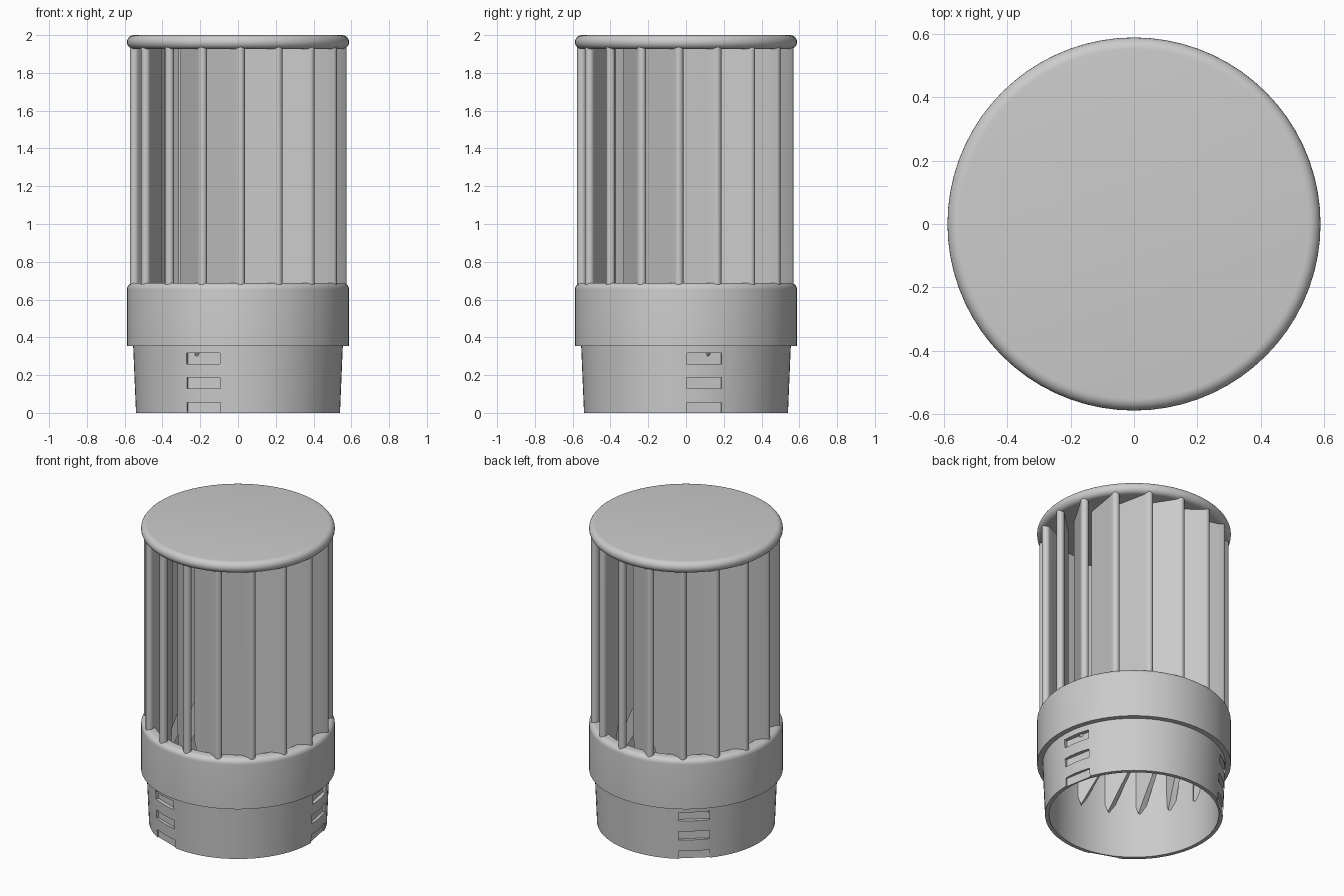
import bpy, bmesh
from math import sin, cos, pi, radians

cube = bpy.data.objects.get("Cube")
if cube:
    bpy.data.objects.remove(cube)

SEGMENTS = 72
BLADES = 17

grey = bpy.data.materials.new("plain_grey")
grey.use_nodes = True
grey.diffuse_color = (0.6, 0.6, 0.6, 1)
grey.node_tree.nodes["Principled BSDF"].inputs["Base Color"].default_value = (0.6, 0.6, 0.6, 1)


def add_object(name, bm):
    bmesh.ops.remove_doubles(bm, verts=bm.verts, dist=1e-5)
    bmesh.ops.recalc_face_normals(bm, faces=bm.faces)
    mesh = bpy.data.meshes.new(name)
    bm.to_mesh(mesh)
    bm.free()
    mesh.materials.append(grey)
    obj = bpy.data.objects.new(name, mesh)
    bpy.context.collection.objects.link(obj)
    return obj


def lathe(name, profile, closed):
    """Revolve a list of (radius, z) points around the z axis."""
    bm = bmesh.new()
    verts = [bm.verts.new((r, 0, z)) for r, z in profile]
    last = len(verts) if closed else len(verts) - 1
    edges = [bm.edges.new((verts[i], verts[(i + 1) % len(verts)])) for i in range(last)]
    bmesh.ops.spin(bm, geom=verts + edges, cent=(0, 0, 0), axis=(0, 0, 1),
                   angle=2 * pi, steps=SEGMENTS, use_merge=True)
    return add_object(name, bm)


def arc(r, z, radius, start, end, steps):
    angles = [radians(start + (end - start) * i / steps) for i in range(steps + 1)]
    return [(r + radius * cos(a), z + radius * sin(a)) for a in angles]


def smooth(obj):
    bpy.ops.object.select_all(action="DESELECT")
    obj.select_set(True)
    bpy.context.view_layer.objects.active = obj
    bpy.ops.object.shade_smooth_by_angle(angle=radians(35))


# Hollow socket with the wider collar above it
socket = lathe("socket_and_collar",
               [(0.515, 0), (0.54, 0), (0.555, 0.355), (0.588, 0.355)]
               + arc(0.553, 0.653, 0.035, 0, 90, 6) + [(0.52, 0.688)], True)

# Three columns of shallow slots in the socket, cut by boxes
bm = bmesh.new()
for column in range(3):
    a = radians(-19.8 + 120 * column)
    out = (sin(a), -cos(a))
    side = (cos(a), sin(a))
    for low, high in ((-0.05, 0.055), (0.13, 0.188), (0.26, 0.318)):
        corners = []
        for z in (low, high):
            for r, s in ((0.524, -0.094), (0.524, 0.094), (0.65, 0.094), (0.65, -0.094)):
                corners.append(bm.verts.new((out[0] * r + side[0] * s,
                                             out[1] * r + side[1] * s, z)))
        bottom, top = corners[:4], corners[4:]
        bm.faces.new(bottom)
        bm.faces.new(top)
        for i in range(4):
            j = (i + 1) % 4
            bm.faces.new((bottom[i], bottom[j], top[j], top[i]))
cutter = add_object("slot_cutter", bm)
cutter.hide_render = True
cutter.hide_viewport = True
cut = socket.modifiers.new("slots", "BOOLEAN")
cut.operation = "DIFFERENCE"
cut.solver = "EXACT"
cut.object = cutter
smooth(socket)

# Cap with a fully rounded rim
cap = lathe("cap", [(0, 1.926)] + arc(0.551, 1.963, 0.037, -90, 90, 12) + [(0, 2)], False)
smooth(cap)

# Slanted blades: round outer edge, thin inner edge, foot tapering down the socket wall
# Each station is (distance inward from the tip centre, half thickness, foot height)
TIP = 0.024
stations = [(-TIP * cos(t), TIP * sin(t), 0.42) for t in (i * pi / 12 for i in range(7))]
stations += [(0.045, 0.021, 0.3), (0.25, 0.011, 0.69)]

bm = bmesh.new()
for k in range(BLADES):
    a = radians(1.3) + 2 * pi * k / BLADES
    slant = a + radians(45)
    inward = (-sin(slant), cos(slant))
    across = (cos(slant), sin(slant))
    # Turn the inward direction so that the blade trails behind its tip
    rings = []
    for s, w, foot in stations:
        ring = []
        for sign, z in ((-1, foot), (1, foot), (1, 1.94), (-1, 1.94)):
            x = 0.552 * sin(a) + inward[0] * s + across[0] * w * sign
            y = -0.552 * cos(a) + inward[1] * s + across[1] * w * sign
            ring.append(bm.verts.new((x, y, z)))
        rings.append(ring)
    for r0, r1 in zip(rings, rings[1:]):
        for i in range(4):
            j = (i + 1) % 4
            bm.faces.new((r0[i], r0[j], r1[j], r1[i]))
    bm.faces.new(rings[-1])
bmesh.ops.dissolve_degenerate(bm, dist=1e-5, edges=bm.edges)
blades = add_object("blades", bm)
smooth(blades)
